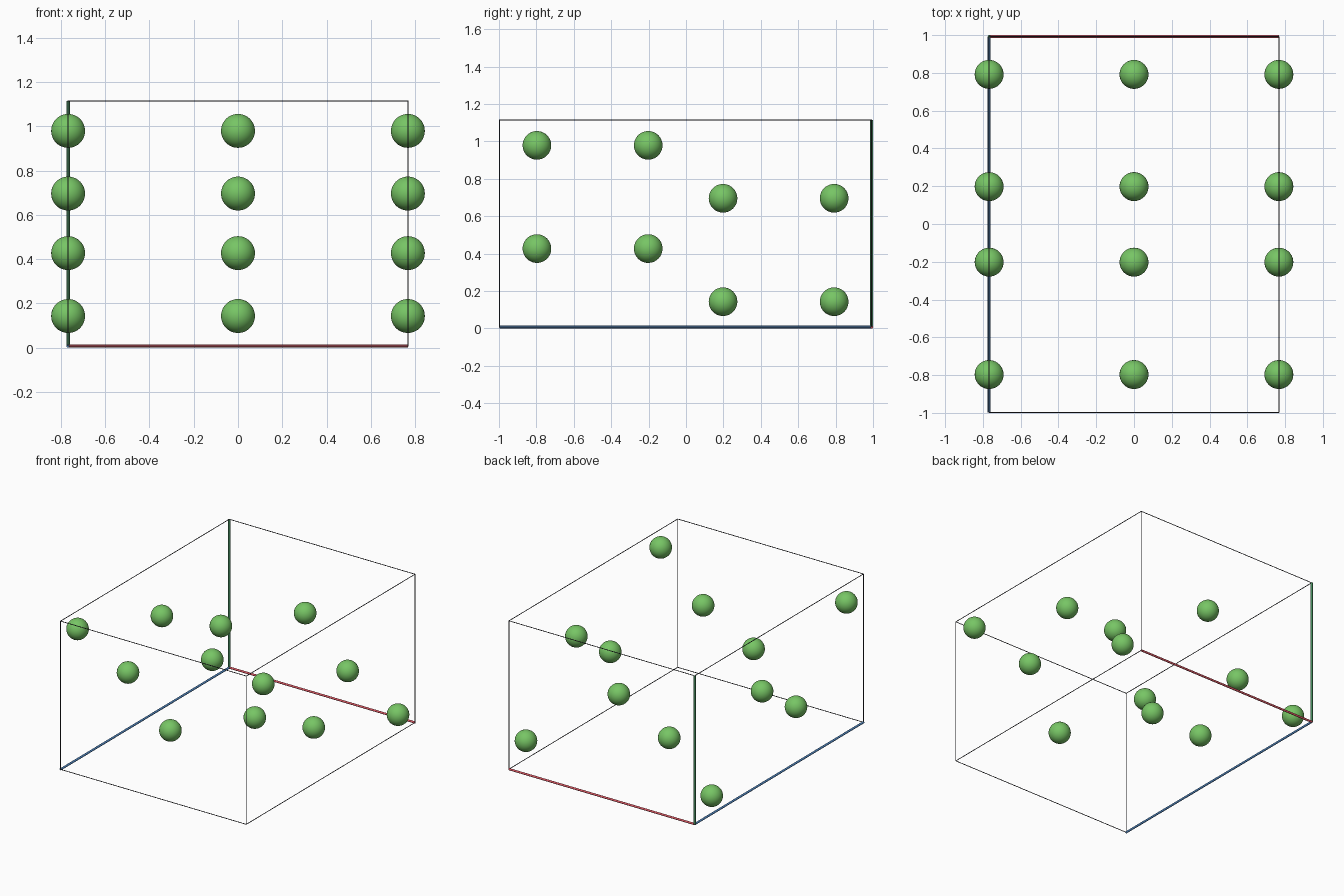
import bpy
from mathutils import Vector

if "Cube" in bpy.data.objects:
    bpy.data.objects.remove(bpy.data.objects["Cube"])


def material(name, rgb):
    m = bpy.data.materials.new(name)
    m.diffuse_color = (*rgb, 1)
    m.use_nodes = True
    m.node_tree.nodes["Principled BSDF"].inputs["Base Color"].default_value = m.diffuse_color
    return m


GREEN = material("atom green", (0.185, 0.56, 0.13))
BLACK = material("edge charcoal", (0.05, 0.05, 0.06))
RED = material("axis red", (0.72, 0.10, 0.13))
DARK_GREEN = material("axis green", (0.10, 0.42, 0.18))
BLUE = material("axis blue", (0.09, 0.26, 0.56))

# Cell box limits
X = (-0.767, 0.767)
Y = (-0.9975, 0.9925)
Z = (0.0075, 1.1145)
THIN, THICK = 0.0025, 0.0075


def bar(name, a, b, radius, mat):
    a, b = Vector(a), Vector(b)
    d = b - a
    bpy.ops.mesh.primitive_cylinder_add(vertices=16, radius=radius, depth=d.length,
                                        location=(a + b) / 2,
                                        rotation=d.to_track_quat('Z', 'Y').to_euler())
    ob = bpy.context.object
    ob.name = name
    ob.data.materials.append(mat)
    bpy.ops.object.shade_smooth_by_angle()


# Cell edges: the three meeting at the back left bottom corner are thick, coloured axes
for i in (0, 1):
    for j in (0, 1):
        axis = (i, j) == (1, 0)
        bar("width_axis" if axis else "width_edge", (X[0], Y[i], Z[j]), (X[1], Y[i], Z[j]),
            THICK if axis else THIN, RED if axis else BLACK)
        axis = (i, j) == (0, 0)
        bar("depth_axis" if axis else "depth_edge", (X[i], Y[0], Z[j]), (X[i], Y[1], Z[j]),
            THICK if axis else THIN, BLUE if axis else BLACK)
        axis = (i, j) == (0, 1)
        bar("height_axis" if axis else "height_edge", (X[i], Y[j], Z[0]), (X[i], Y[j], Z[1]),
            THICK if axis else THIN, DARK_GREEN if axis else BLACK)

# Atoms: each row has one height at the sides and another in the middle
ROWS = [(0.792, 0.143, 0.696), (0.198, 0.696, 0.143),
        (-0.202, 0.427, 0.979), (-0.797, 0.979, 0.427)]
for y, z_side, z_mid in ROWS:
    for x, z in ((X[0], z_side), (0, z_mid), (X[1], z_side)):
        bpy.ops.mesh.primitive_uv_sphere_add(segments=40, ring_count=24, radius=0.0765,
                                             location=(x, y, z))
        atom = bpy.context.object
        atom.name = "atom"
        atom.data.materials.append(GREEN)
        bpy.ops.object.shade_smooth()
